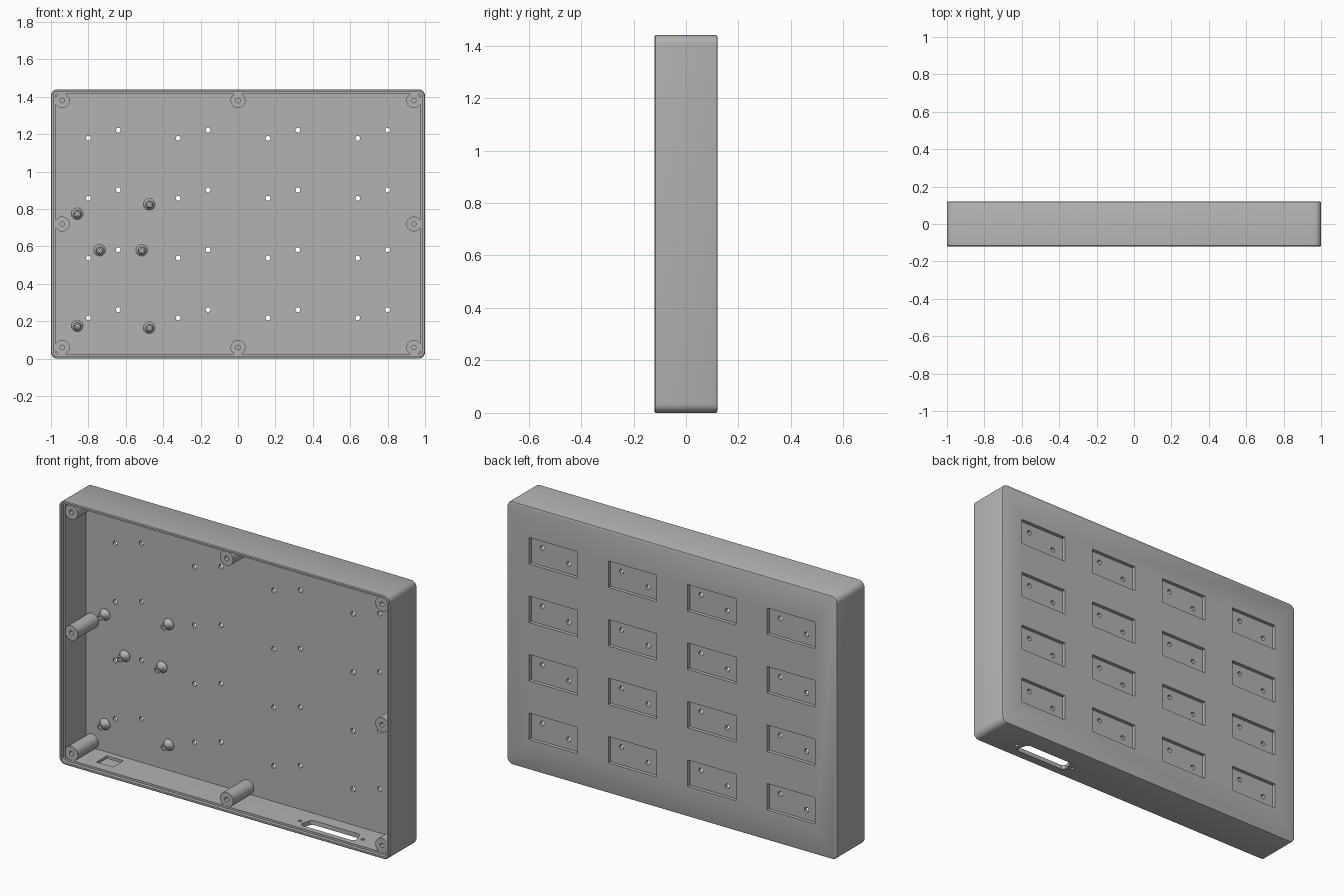
import bpy, bmesh, math

if "Cube" in bpy.data.objects:
    bpy.data.objects.remove(bpy.data.objects["Cube"])

HEIGHT = 1.44
MID = HEIGHT / 2
FRONT, BACK = -0.12, 0.12
FLOOR = 0.08          # inner face of the back plate
WALL = 0.024

grey = bpy.data.materials.new("plain grey")
grey.use_nodes = True
colour = (0.45, 0.45, 0.45, 1)
grey.diffuse_color = colour
grey.node_tree.nodes["Principled BSDF"].inputs["Base Color"].default_value = colour


def finish(name, bm):
    """Turn a bmesh into a named, coloured object."""
    bmesh.ops.recalc_face_normals(bm, faces=bm.faces)
    mesh = bpy.data.meshes.new(name)
    bm.to_mesh(mesh)
    bm.free()
    mesh.materials.append(grey)
    obj = bpy.data.objects.new(name, mesh)
    bpy.context.collection.objects.link(obj)
    return obj


def loft(bm, rings):
    """Skin a stack of equal rings and cap both ends."""
    rows = [[bm.verts.new(p) for p in ring] for ring in rings]
    n = len(rows[0])
    for a, b in zip(rows, rows[1:]):
        for i in range(n):
            j = (i + 1) % n
            bm.faces.new((a[i], a[j], b[j], b[i]))
    bm.faces.new(rows[0])
    bm.faces.new(rows[-1])


def rounded(y, inset, radius, steps=6):
    """Rounded rectangle outline, inset from the outer size."""
    r = max(radius - inset, 0.006)
    cx, cz = 1 - inset - r, MID - inset - r
    ring = []
    for k, (sx, sz) in enumerate(((1, 1), (-1, 1), (-1, -1), (1, -1))):
        for s in range(steps + 1):
            a = (k + s / steps) * math.pi / 2
            ring.append((sx * cx + r * math.cos(a), y, MID + sz * cz + r * math.sin(a)))
    return ring


def box(bm, x0, x1, y0, y1, z0, z1):
    loft(bm, [[(x0, y, z0), (x1, y, z0), (x1, y, z1), (x0, y, z1)] for y in (y0, y1)])


def circle(x, y, z, r, n, upright=False):
    angles = [2 * math.pi * i / n for i in range(n)]
    if upright:
        return [(x + r * math.cos(a), y + r * math.sin(a), z) for a in angles]
    return [(x + r * math.cos(a), y, z + r * math.sin(a)) for a in angles]


def turned(name, x, z, profile, n=24):
    """Part turned about the y axis from (radius, y) pairs."""
    bm = bmesh.new()
    loft(bm, [circle(x, y, z, r, n) for r, y in profile])
    return smooth(finish(name, bm))


def smooth(obj):
    bpy.ops.object.select_all(action='DESELECT')
    obj.select_set(True)
    bpy.context.view_layer.objects.active = obj
    bpy.ops.object.shade_smooth_by_angle(angle=math.radians(35))
    return obj


def cut(obj, bm):
    """Subtract a bmesh from an object and discard the cutter."""
    cutter = finish("cutter", bm)
    cutter.hide_render = True
    bpy.context.view_layer.objects.active = obj
    mod = obj.modifiers.new("cut", 'BOOLEAN')
    mod.operation = 'DIFFERENCE'
    mod.solver = 'EXACT'
    mod.object = cutter
    bpy.ops.object.modifier_apply(modifier=mod.name)
    bpy.data.objects.remove(cutter)


# Outer tray with softened front and back edges
bm = bmesh.new()
layers = ((FRONT, 0.004), (FRONT + 0.004, 0), (BACK - 0.007, 0), (BACK - 0.002, 0.002), (BACK, 0.007))
loft(bm, [rounded(y, inset, 0.035) for y, inset in layers])
case = finish("case_shell", bm)

# Main cavity, then the shallow lid seat around the rim
for inset, depth in ((WALL, FLOOR), (0.013, FRONT + 0.02)):
    bm = bmesh.new()
    loft(bm, [rounded(y, inset, 0.035) for y in (FRONT - 0.05, depth)])
    cut(case, bm)

# Rear pockets and their pairs of through holes
pockets, holes = bmesh.new(), bmesh.new()
for col in range(4):
    for row in range(4):
        x, z = -0.72 + 0.48 * col, 0.24 + 0.32 * row
        box(pockets, x - 0.146, x + 0.146, BACK - 0.02, BACK + 0.05, z - 0.075, z + 0.07)
        for side in (-1, 1):
            loft(holes, [circle(x + 0.08 * side, y, z + 0.022 * side, 0.013, 16)
                         for y in (FLOOR - 0.03, BACK + 0.05)])
cut(case, pockets)
cut(case, holes)

# Connector slot with screw holes, and a blind recess, in the bottom wall
bm = bmesh.new()
slot_x, slot_y = 0.587, -0.03
outline = ((-0.165, -0.025), (-0.15, -0.04), (0.15, -0.04), (0.165, -0.025),
           (0.15, 0.03), (0.135, 0.04), (-0.135, 0.04), (-0.15, 0.03))
loft(bm, [[(slot_x + u, slot_y + v, z) for u, v in outline] for z in (-0.05, 0.06)])
for side in (-1, 1):
    loft(bm, [circle(slot_x + 0.19 * side, slot_y, z, 0.01, 16, True) for z in (-0.05, 0.06)])
box(bm, -0.825, -0.725, -0.045, 0.045, 0.01, 0.06)
cut(case, bm)
smooth(case)

# Lid screw posts along the rim, with blind bores
post = ((0.04, FLOOR + 0.005), (0.04, FRONT + 0.021), (0.012, FRONT + 0.021), (0.012, 0.0))
for x in (-0.94, 0, 0.94):
    for z in (0.06, MID, HEIGHT - 0.06):
        if x or z != MID:
            turned("lid_screw_post", x, z, post)

# Short flared standoffs for the circuit boards
standoff = ((0.031, FLOOR + 0.005), (0.031, FLOOR - 0.003), (0.025, FLOOR - 0.008),
            (0.02, FLOOR - 0.016), (0.018, FLOOR - 0.026), (0.018, FLOOR - 0.045),
            (0.009, FLOOR - 0.045), (0.009, FLOOR - 0.005))
for x, z in ((-0.86, 0.775), (-0.475, 0.825), (-0.74, 0.58),
             (-0.515, 0.58), (-0.86, 0.175), (-0.475, 0.165)):
    turned("board_standoff", x, z, standoff)
